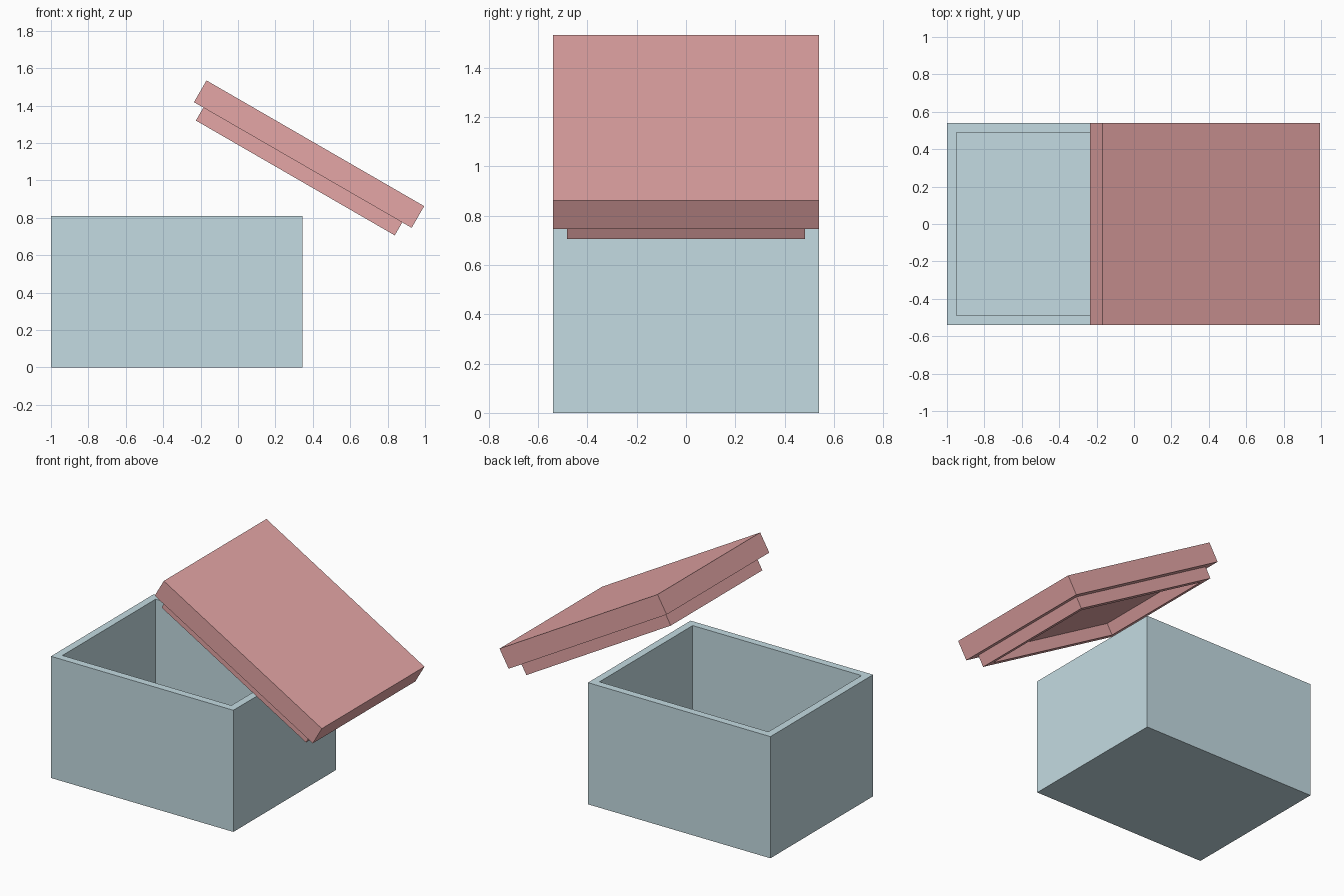
import bpy, bmesh, math
from mathutils import Vector, Matrix

if "Cube" in bpy.data.objects:
    bpy.data.objects.remove(bpy.data.objects["Cube"])

LENGTH, WIDTH, WALL = 1.344, 1.08, 0.05


def material(name, rgb):
    m = bpy.data.materials.new(name)
    m.diffuse_color = (*rgb, 1)
    m.use_nodes = True
    m.node_tree.nodes["Principled BSDF"].inputs["Base Color"].default_value = m.diffuse_color
    return m


def stepped_block(name, height, side, steps, mat):
    """Block whose top (+1) or bottom (-1) face is inset, then extruded in z, per step."""
    bm = bmesh.new()
    bmesh.ops.create_cube(bm, size=1, matrix=Matrix.Diagonal((LENGTH, WIDTH, height, 1)))
    bm.normal_update()
    face = max(bm.faces, key=lambda f: f.normal.z * side)
    for inset, dz in steps:
        bmesh.ops.inset_region(bm, faces=[face], thickness=inset, use_even_offset=True)
        face = bmesh.ops.extrude_discrete_faces(bm, faces=[face])["faces"][0]
        bmesh.ops.translate(bm, verts=face.verts[:], vec=Vector((0, 0, dz)))
    bmesh.ops.recalc_face_normals(bm, faces=bm.faces[:])
    mesh = bpy.data.meshes.new(name)
    bm.to_mesh(mesh)
    bm.free()
    mesh.materials.append(mat)
    obj = bpy.data.objects.new(name, mesh)
    bpy.context.collection.objects.link(obj)
    return obj


# Open box with a hollow interior
box = stepped_block("box", 0.81, 1, [(WALL, -0.81 + WALL)],
                    material("blue", (0.55, 0.71, 0.76)))
box.location = (-0.328, 0, 0.405)

# Tilted lid with a raised rim under it
lid = stepped_block("lid", 0.134, -1, [(0.058, -0.08), (WALL, 0.08)],
                    material("red", (0.78, 0.38, 0.38)))
lid.location = (0.38, 0, 1.14)
lid.rotation_euler = (0, math.radians(30), 0)
